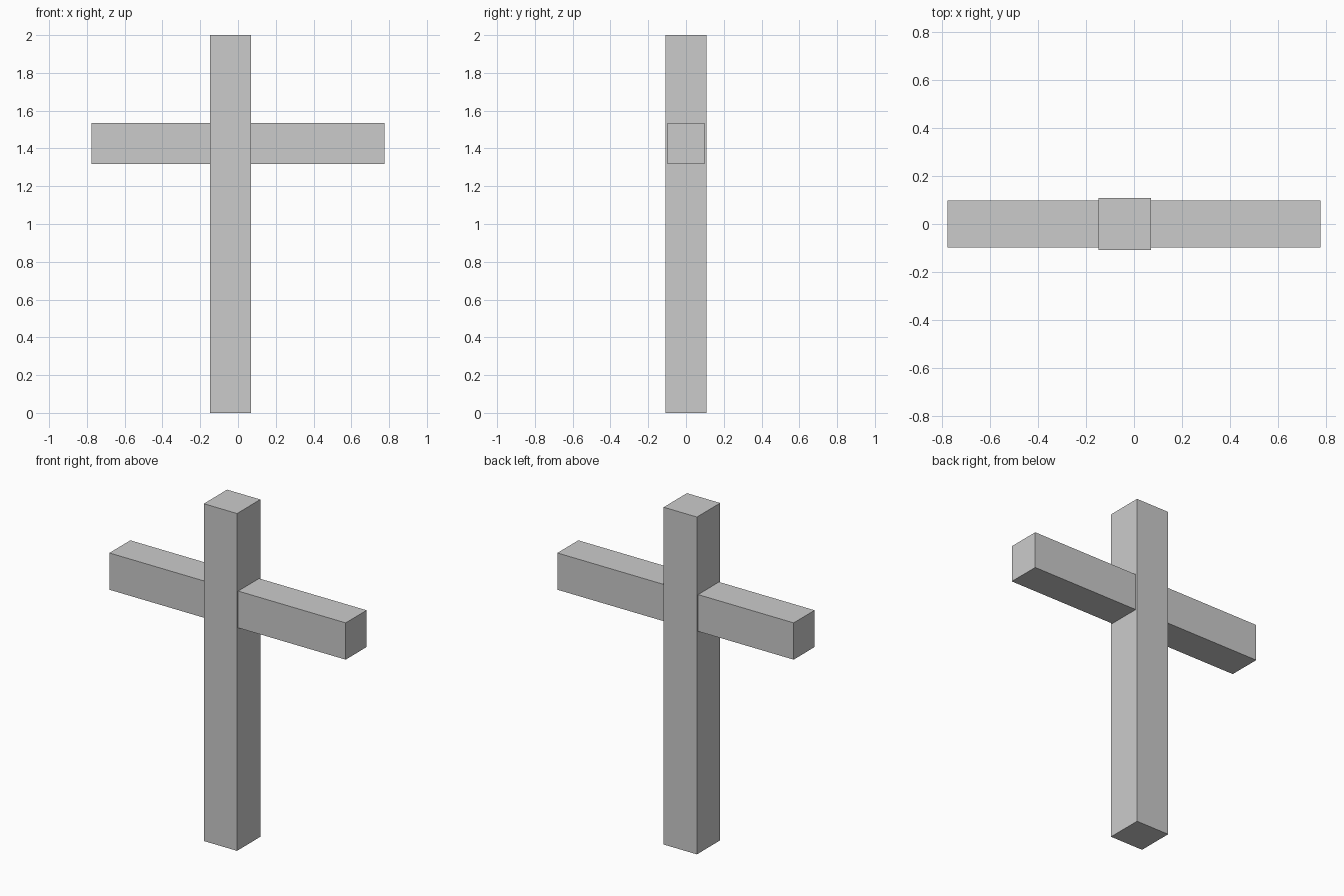
import bpy

if "Cube" in bpy.data.objects:
    bpy.data.objects.remove(bpy.data.objects["Cube"])


def box(name, x, y, z):
    """Box spanning the given (min, max) ranges."""
    spans = (x, y, z)
    bpy.ops.mesh.primitive_cube_add(size=1, location=[(a + b) / 2 for a, b in spans])
    obj = bpy.context.object
    obj.name = name
    obj.scale = [b - a for a, b in spans]
    bpy.ops.object.transform_apply(location=False, rotation=False, scale=True)
    return obj


# Upright post, slightly left of centre
box("upright_post", (-0.148, 0.07), (-0.109, 0.109), (0, 2))

# Crossbar, slightly thinner front to back, passing through the post
box("crossbar", (-0.775, 0.775), (-0.098, 0.098), (1.318, 1.536))
